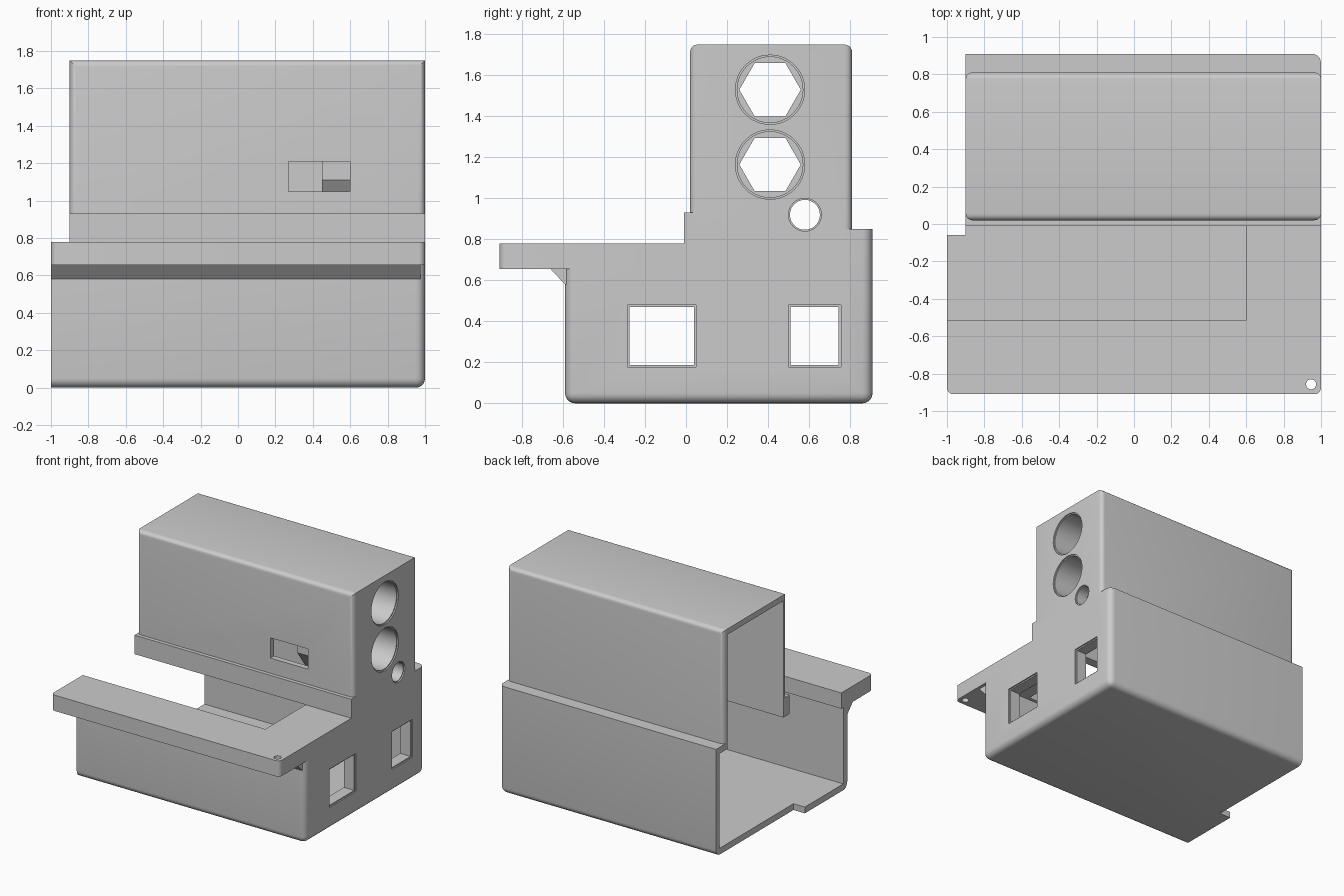
import bpy, bmesh, math
from mathutils import Vector, Matrix

cube = bpy.data.objects.get("Cube")
if cube:
    bpy.data.objects.remove(cube, do_unlink=True)

grey = bpy.data.materials.new("light grey plastic")
grey.use_nodes = True
grey.diffuse_color = (0.6, 0.6, 0.6, 1)
grey.node_tree.nodes["Principled BSDF"].inputs["Base Color"].default_value = (0.6, 0.6, 0.6, 1)


def finish(name, bm):
    bmesh.ops.recalc_face_normals(bm, faces=bm.faces)
    mesh = bpy.data.meshes.new(name)
    bm.to_mesh(mesh)
    bm.free()
    mesh.materials.append(grey)
    ob = bpy.data.objects.new(name, mesh)
    bpy.context.collection.objects.link(ob)
    return ob


def box(name, x, y, z, radius=0, rule=None):
    """Box from ranges; edges whose midpoint and direction pass the rule are rounded."""
    bm = bmesh.new()
    bmesh.ops.create_cube(bm, size=1)
    for v in bm.verts:
        v.co = Vector([r[0] if c < 0 else r[1] for c, r in zip(v.co, (x, y, z))])
    if radius:
        picked = []
        for e in bm.edges:
            a, b = e.verts[0].co, e.verts[1].co
            if rule((a + b) / 2, b - a):
                picked.append(e)
        bmesh.ops.bevel(bm, geom=picked, offset=radius, segments=5, profile=0.5, affect='EDGES')
    return finish(name, bm)


def prism(name, profile, x):
    """Extrude a (y, z) profile along x."""
    bm = bmesh.new()
    face = bm.faces.new([bm.verts.new((x[0], y, z)) for y, z in profile])
    new = bmesh.ops.extrude_face_region(bm, geom=[face])["geom"]
    bmesh.ops.translate(bm, vec=(x[1] - x[0], 0, 0),
                        verts=[g for g in new if isinstance(g, bmesh.types.BMVert)])
    return finish(name, bm)


def rod(name, centre, radius, length, axis='X', sides=48):
    bm = bmesh.new()
    bmesh.ops.create_cone(bm, cap_ends=True, segments=sides, radius1=radius,
                          radius2=radius, depth=length)
    # Hexagons keep two points on the y axis
    if sides == 6:
        bmesh.ops.rotate(bm, verts=bm.verts, matrix=Matrix.Rotation(math.pi / 6, 3, 'Z'))
        ys = max(v.co.y for v in bm.verts)
        if ys < radius * 0.99:
            bmesh.ops.rotate(bm, verts=bm.verts, matrix=Matrix.Rotation(math.pi / 6, 3, 'Z'))
    if axis == 'X':
        bmesh.ops.rotate(bm, verts=bm.verts, matrix=Matrix.Rotation(math.pi / 2, 3, 'Y'))
    bmesh.ops.translate(bm, verts=bm.verts, vec=centre)
    return finish(name, bm)


def combine(target, tool, operation):
    """Apply one boolean and drop the tool."""
    mod = target.modifiers.new("bool", 'BOOLEAN')
    mod.operation, mod.object, mod.solver = operation, tool, 'EXACT'
    dg = bpy.context.evaluated_depsgraph_get()
    dg.update()
    mesh = bpy.data.meshes.new_from_object(target.evaluated_get(dg))
    target.modifiers.clear()
    target.data = mesh
    bpy.data.objects.remove(tool, do_unlink=True)


def add(tool):
    combine(shell, tool, 'UNION')


def cut(tool):
    combine(shell, tool, 'DIFFERENCE')


# Lower case: rounded underneath and at the right-hand corners
def lower_rule(m, d):
    return (m.z < 0.01 and m.x > -0.95) or (abs(d.z) > 0.1 and m.x > 0.9)


shell = box("enclosure_shell", (-1, 1), (-0.59, 0.91), (0, 0.85), 0.05, lower_rule)
cut(box("front_drop", (-1.2, 1.2), (-0.7, -0.01), (0.78, 1)))
cut(box("left_step", (-1.2, -0.9), (-0.06, 1), (-0.1, 1)))

# Overhanging deck with its bracing wedge
add(box("deck", (-1, 1), (-0.91, -0.2), (0.655, 0.78), 0.035,
        lambda m, d: abs(d.z) > 0.05 and m.y < -0.8))
add(prism("deck_brace", [(-0.665, 0.66), (-0.5, 0.66), (-0.5, 0.58), (-0.59, 0.58)], (-1, 0.975)))


# Tall upper case and the ledge at its foot
def upper_rule(m, d):
    return m.z > 0.8 and (abs(d.x) > 0.1 or abs(d.z) > 0.1)


add(box("upper_case", (-0.9, 1), (0.02, 0.81), (0.6, 1.75), 0.035, upper_rule))
add(box("ledge", (-0.9, 1), (-0.01, 0.3), (0.6, 0.93)))

# Hollow interior, open at the left
cut(prism("cavity", [(-0.54, 0.05), (0.865, 0.05), (0.865, 0.8), (0.765, 0.8), (0.765, 1.705),
                     (0.065, 1.705), (0.065, 0.655), (-0.54, 0.655)], (-1.2, 0.9)))
cut(box("deck_opening", (-1.2, 0.6), (-0.515, 0.07), (0.5, 0.78)))

# Inner socket block with sloped underside
add(prism("socket_block", [(0.1, 1.11), (0.2, 0.97), (0.79, 0.97), (0.79, 1.73), (0.1, 1.73)],
          (0.45, 0.95)))

# Round sockets ending in hexagons, each with a fine rim
for z in (1.165, 1.53):
    cut(rod("socket", (0.86, 0.41, z), 0.16, 0.6))
    cut(rod("socket_rim", (1.05, 0.41, z), 0.169, 0.12))
    cut(rod("hex_end", (0.6, 0.41, z), 0.15, 0.8, sides=6))
cut(rod("cable_hole", (0.8, 0.58, 0.92), 0.073, 0.9))
cut(rod("cable_rim", (1.05, 0.58, 0.92), 0.08, 0.12))

# Square ports in the right wall
for y0, y1 in ((-0.285, 0.05), (0.5, 0.755)):
    cut(box("port", (0.8, 1.2), (y0 + 0.01, y1 - 0.01), (0.187, 0.47)))
    cut(box("port_rim", (0.99, 1.2), (y0, y1), (0.177, 0.48)))

# Front slot and deck screw hole
cut(box("front_slot", (0.27, 0.6), (-0.1, 0.08), (1.05, 1.21)))
cut(rod("screw_hole", (0.947, -0.857, 0.72), 0.027, 0.4, axis='Z', sides=24))

# Smooth the roundings, keep hard edges
bpy.ops.object.select_all(action='DESELECT')
shell.select_set(True)
bpy.context.view_layer.objects.active = shell
bpy.ops.object.shade_smooth_by_angle(angle=math.radians(30))
